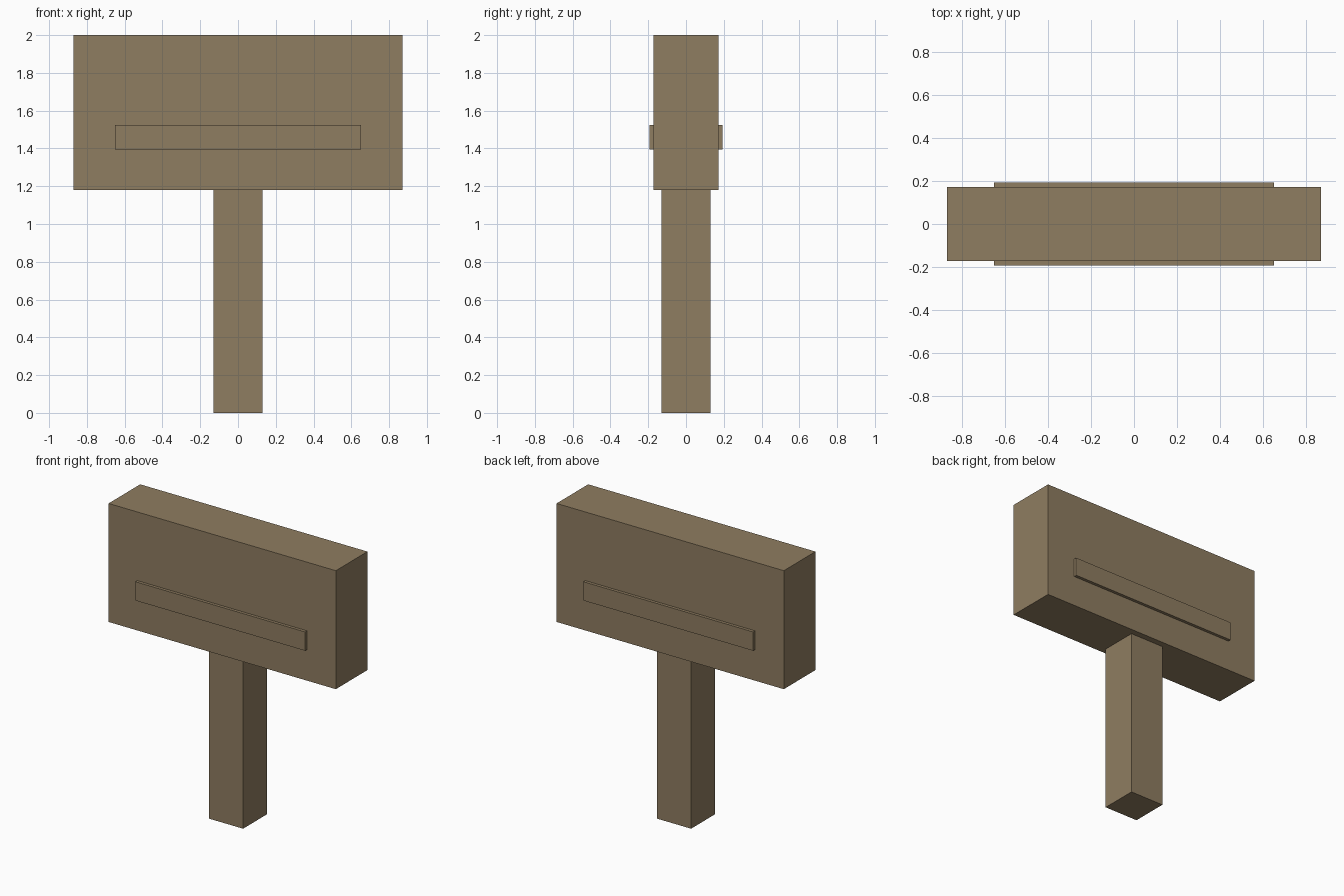
import bpy

# Remove the default cube
cube = bpy.data.objects.get("Cube")
if cube:
    bpy.data.objects.remove(cube, do_unlink=True)

# Single wood colour
wood = bpy.data.materials.new("brown_wood")
wood.use_nodes = True
colour = (0.275, 0.205, 0.119, 1.0)
wood.diffuse_color = colour
wood.node_tree.nodes["Principled BSDF"].inputs["Base Color"].default_value = colour


def box(name, low, high):
    """Add a flat-shaded box between two opposite corners."""
    centre = [(a + b) / 2 for a, b in zip(low, high)]
    bpy.ops.mesh.primitive_cube_add(size=1, location=centre)
    obj = bpy.context.object
    obj.name = name
    obj.scale = [b - a for a, b in zip(low, high)]
    bpy.ops.object.transform_apply(location=False, rotation=False, scale=True)
    obj.data.materials.append(wood)
    return obj


POST, WIDTH, DEPTH = 0.13, 0.87, 0.173
BASE, TOP = 1.18, 2.0

# Upright post and the sign board on top of it
box("post", (-POST, -POST, 0), (POST, POST, BASE))
box("board", (-WIDTH, -DEPTH, BASE), (WIDTH, DEPTH, TOP))

# Raised strip on each face of the board
for name, side in (("front_strip", -1), ("back_strip", 1)):
    ys = sorted((side * DEPTH, side * 0.194))
    box(name, (-0.65, ys[0], 1.395), (0.65, ys[1], 1.525))
